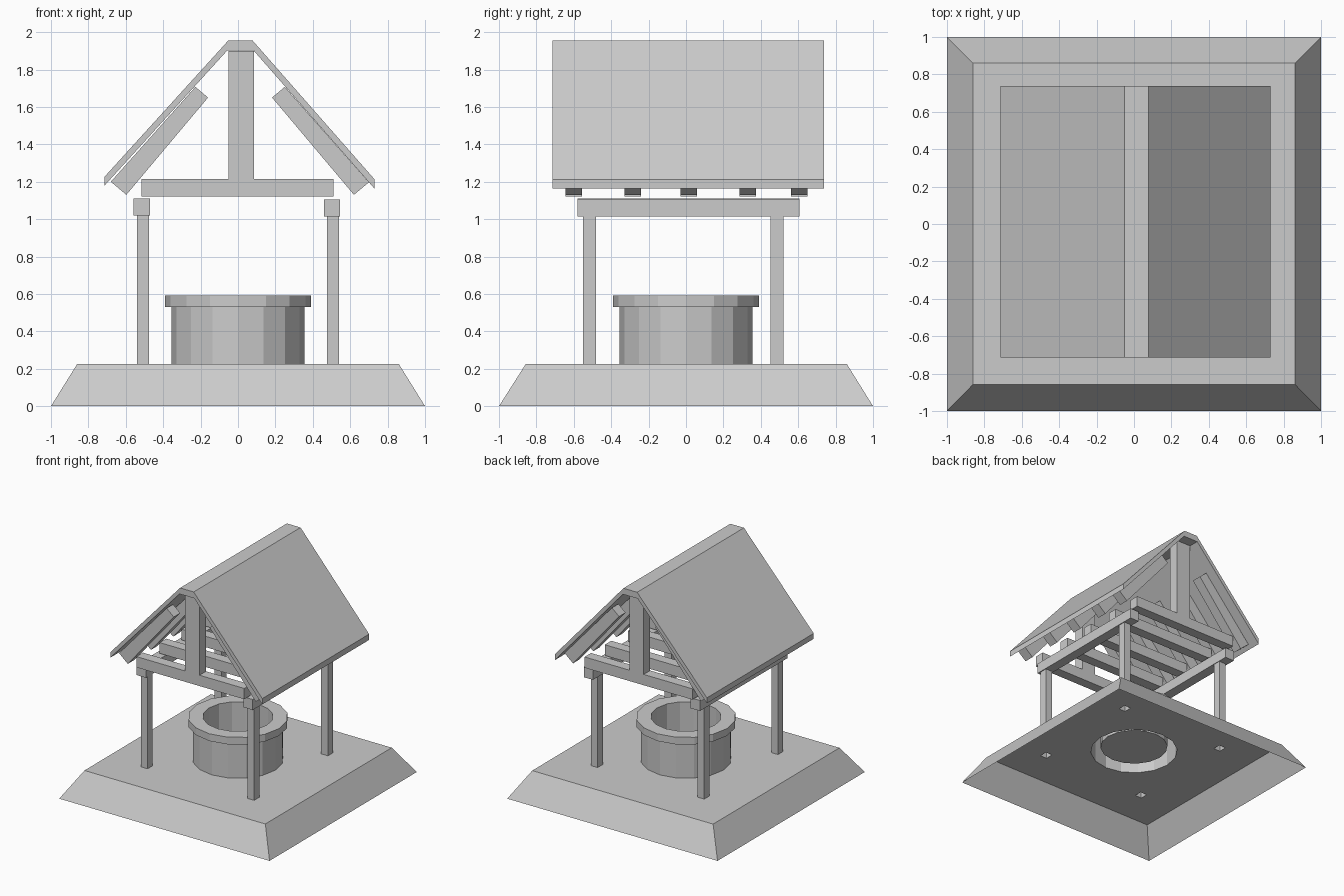
import bpy, bmesh, math

if "Cube" in bpy.data.objects:
    bpy.data.objects.remove(bpy.data.objects["Cube"])


def finish(name, bm):
    bmesh.ops.recalc_face_normals(bm, faces=bm.faces)
    me = bpy.data.meshes.new(name)
    bm.to_mesh(me)
    bm.free()
    ob = bpy.data.objects.new(name, me)
    bpy.context.collection.objects.link(ob)
    return ob


def loop(bm, pts):
    """Closed loop of vertices joined by edges."""
    vs = [bm.verts.new(p) for p in pts]
    es = [bm.edges.new((vs[i], vs[(i + 1) % len(vs)])) for i in range(len(vs))]
    return vs, es


def skin(bm, a, b):
    """Quads between two loops of the same length."""
    n = len(a)
    for i in range(n):
        j = (i + 1) % n
        bm.faces.new((a[i], a[j], b[j], b[i]))


def rect(x0, x1, y0, y1, z):
    return [(x0, y0, z), (x1, y0, z), (x1, y1, z), (x0, y1, z)]


def circle(r, z, n=16):
    return [(r * math.cos(2 * math.pi * i / n), r * math.sin(2 * math.pi * i / n), z)
            for i in range(n)]


def prism(name, profile, y0, y1):
    """Extrude an x-z profile along y."""
    bm = bmesh.new()
    a = [bm.verts.new((x, y0, z)) for x, z in profile]
    b = [bm.verts.new((x, y1, z)) for x, z in profile]
    skin(bm, a, b)
    bm.faces.new(a)
    bm.faces.new(b)
    return finish(name, bm)


def box(name, x0, x1, y0, y1, z0, z1):
    return prism(name, [(x0, z0), (x1, z0), (x1, z1), (x0, z1)], y0, y1)


BASE_Z = 0.225
WELL_R = 0.355
posts = [(sx, y) for sx in (-0.507, 0.507) for y in (-0.515, 0.487)]


def post_rect(x, y, z):
    return rect(x - 0.032, x + 0.032, y - 0.035, y + 0.035, z)


# Sloped base: open underneath, with holes below the well and posts
bm = bmesh.new()
low, _ = loop(bm, rect(-1, 1, -1, 1, 0))
top, edges = loop(bm, rect(-0.86, 0.86, -0.857, 0.86, BASE_Z))
edges = list(edges)
edges += loop(bm, circle(WELL_R, BASE_Z))[1]
for x, y in posts:
    edges += loop(bm, post_rect(x, y, BASE_Z))[1]
bmesh.ops.triangle_fill(bm, edges=edges, use_beauty=True, normal=(0, 0, 1))
skin(bm, low, top)
finish("base", bm)

# Well: outer wall, overhanging rim, inner wall and floor
bm = bmesh.new()
rings = [[bm.verts.new(p) for p in circle(r, z)] for r, z in
         [(WELL_R, BASE_Z), (WELL_R, 0.53), (0.39, 0.53),
          (0.39, 0.592), (0.275, 0.592), (0.275, 0.265)]]
for a, b in zip(rings, rings[1:]):
    skin(bm, a, b)
bm.faces.new(rings[-1])
finish("well", bm)

# Four hollow-footed posts
for i, (x, y) in enumerate(posts):
    bm = bmesh.new()
    a = [bm.verts.new(p) for p in post_rect(x, y, BASE_Z)]
    b = [bm.verts.new(p) for p in post_rect(x, y, 1.02)]
    skin(bm, a, b)
    bm.faces.new(b)
    finish(f"post_{i + 1}", bm)

# Plates resting on the posts
box("left_plate", -0.558, -0.47, -0.58, 0.607, 1.02, 1.11)
box("right_plate", 0.46, 0.546, -0.58, 0.607, 1.015, 1.105)

# Tie beams and rafter pairs
left_rafter = [(-0.68, 1.2), (-0.597, 1.13), (-0.16, 1.65), (-0.228, 1.707)]
right_rafter = [(0.70, 1.197), (0.62, 1.13), (0.182, 1.65), (0.25, 1.707)]
frames = (-0.6, -0.285, 0.015, 0.33, 0.605)
for i, y in enumerate(frames):
    y0, y1 = y - 0.044, y + 0.044
    box(f"tie_beam_{i + 1}", -0.515, 0.51, y0, y1, 1.122, 1.215)
    prism(f"left_rafter_{i + 1}", left_rafter, y0, y1)
    prism(f"right_rafter_{i + 1}", right_rafter, y0, y1)

# King posts at both gables
for name, y in (("front", frames[0]), ("back", frames[-1])):
    box(f"{name}_king_post", -0.052, 0.085, y - 0.044, y + 0.044, 1.215, 1.9)

# Roof shell with flat ridge
prism("roof", [(-0.715, 1.225), (-0.052, 1.955), (0.078, 1.955), (0.73, 1.213),
               (0.73, 1.163), (0.083, 1.902), (-0.057, 1.902), (-0.715, 1.178)],
      -0.713, 0.738)
